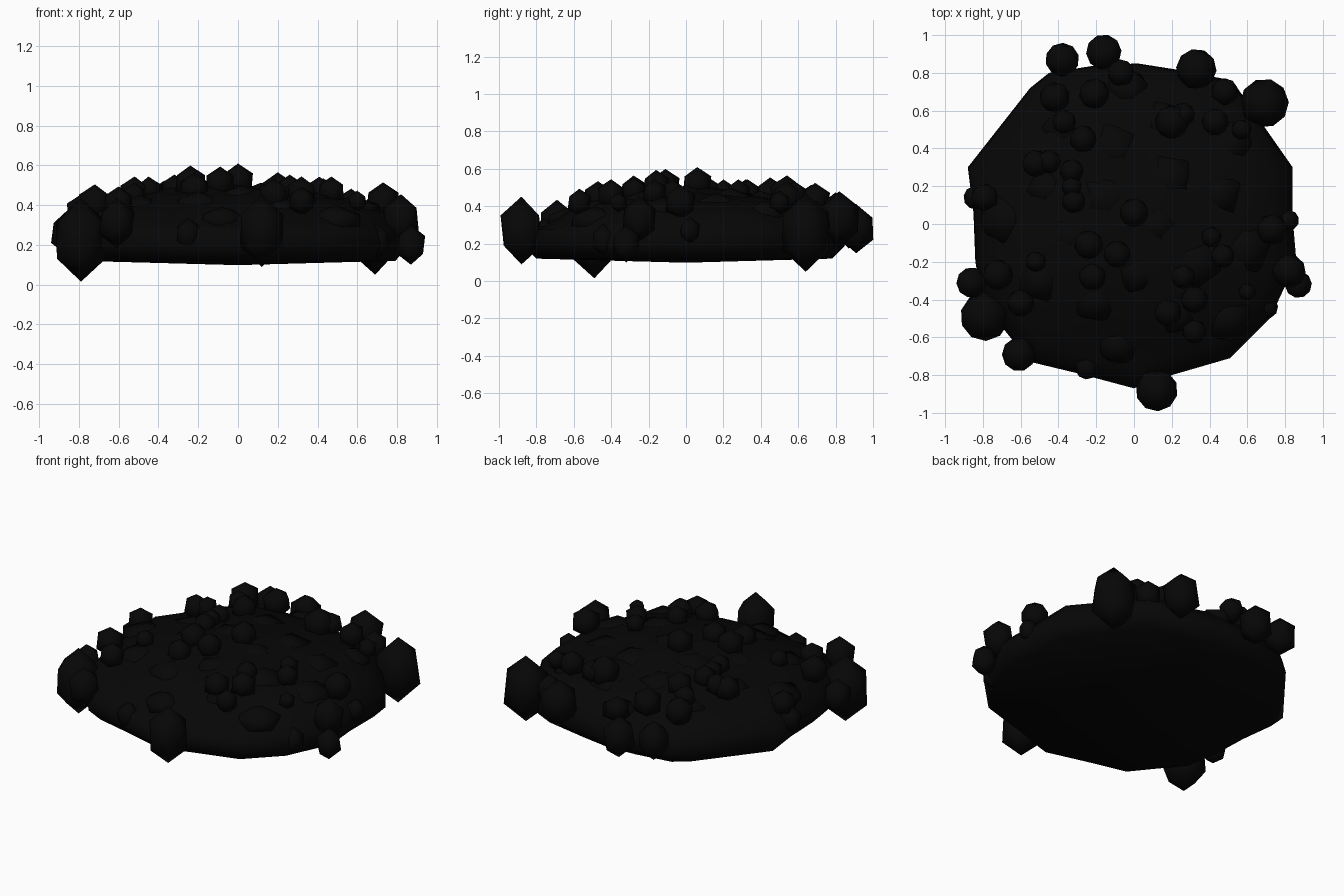
import bpy, bmesh, math, random
from mathutils import Matrix
random.seed(4)

mat = bpy.data.materials.new("black")
mat.diffuse_color = (0.002, 0.002, 0.002, 1)

def finish(name, bm):
    bmesh.ops.recalc_face_normals(bm, faces=bm.faces)
    for f in bm.faces:
        f.smooth = True
    me = bpy.data.meshes.new(name)
    bm.to_mesh(me)
    bm.free()
    me.materials.append(mat)
    ob = bpy.data.objects.new(name, me)
    bpy.context.collection.objects.link(ob)
    return ob

# Mound: irregular outline scaled through a low dome profile, lower at the front
outline = [(-.88, .30), (-.55, .72), (-.45, .80), (-.2, .84), (.02, .85), (.21, .82), (.52, .76),
           (.70, .50), (.84, .30), (.84, .03), (.86, -.20), (.72, -.50), (.51, -.71),
           (.2, -.80), (0, -.87), (-.3, -.79), (-.55, -.73), (-.80, -.42), (-.84, -.2), (-.85, .06)]
profile = [(.92, .12), (1, .19), (.975, .275), (.88, .355), (.72, .415), (.48, .455), (.24, .485)]
bm = bmesh.new()
rings = []
for i, (s, z) in enumerate(profile):
    j = .01 if i > 2 else 0
    dip = .14 if i > 2 else 0
    rings.append([bm.verts.new((x * s, y * s, z + random.uniform(-j, j) - dip * max(0, -y * s - .35)))
                  for x, y in outline])
n = len(outline)
for a, b in zip(rings, rings[1:]):
    for k in range(n):
        bm.faces.new((a[k], a[(k + 1) % n], b[(k + 1) % n], b[k]))
for ring, z in ((rings[0], .098), (rings[-1], .50)):
    c = bm.verts.new((0, 0, z))
    for k in range(n):
        bm.faces.new((ring[k], ring[(k + 1) % n], c))
finish("mound", bm)

def blobs(name, items, stretch, subdiv=1):
    bm = bmesh.new()
    for x, y, r, z in items:
        m = (Matrix.Translation((x, y, z)) @ Matrix.Diagonal((1, 1, stretch, 1))
             @ Matrix.Rotation(random.uniform(0, 6), 4, 'Z'))
        bmesh.ops.create_icosphere(bm, subdivisions=subdiv, radius=r, matrix=m)
    return finish(name, bm)

# Small beads resting on the mound (x, y, radius, z)
blobs("beads_back", [
    (-.07, .80, .08, .39), (-.21, .69, .09, .43), (-.42, .67, .09, .42), (-.37, .54, .07, .45),
    (-.27, .45, .08, .47), (-.52, .32, .08, .46), (-.45, .33, .07, .47), (-.33, .28, .07, .47),
    (-.33, .20, .06, .48), (-.32, .12, .07, .48), (-.79, .14, .08, .37), (0, .06, .085, .52),
    (.20, .54, .1, .46), (.26, .58, .07, .46), (.43, .54, .08, .45), (.57, .50, .06, .42)], 1.05)
blobs("beads_front", [
    (-.24, -.11, .085, .51), (-.09, -.16, .08, .51), (-.22, -.28, .08, .48), (-.52, -.20, .06, .45),
    (-.72, -.27, .09, .41), (-.60, -.42, .08, .41), (.18, -.47, .08, .45), (.32, -.40, .08, .46),
    (.32, -.57, .07, .42), (.26, -.28, .07, .48), (.47, -.17, .07, .47), (.41, -.07, .06, .48),
    (.60, -.36, .05, .42), (.73, -.03, .09, .42)], 1.05)

# Taller stones hanging over the rim
blobs("rim_stones", [
    (-.79, -.49, .145, .225), (.12, -.88, .125, .27), (.69, .64, .145, .26)], 1.45)
blobs("rim_beads", [
    (-.38, .87, .10, .30), (-.16, .91, .105, .28), (.33, .82, .12, .33), (-.86, -.31, .09, .26),
    (-.61, -.69, .10, .31), (.82, -.25, .10, .33), (.87, -.32, .08, .20), (-.25, -.76, .07, .25),
    (.70, -.44, .07, .22), (-.84, .14, .07, .28), (.48, .70, .08, .33), (.82, .02, .06, .27)], 1.25)

# Broad lumps half sunk in the mound surface
lumps = []
for k in range(20):
    a = k * 2.4
    s = math.sqrt((k + .5) / 20) * .72
    x, y = s * math.cos(a), s * math.sin(a)
    r = random.uniform(.12, .17)
    lumps.append((x, y, r, .49 - .2 * s * s - .14 * max(0, -y - .35) - r * .38))
blobs("lumps", lumps, .55, 1)
